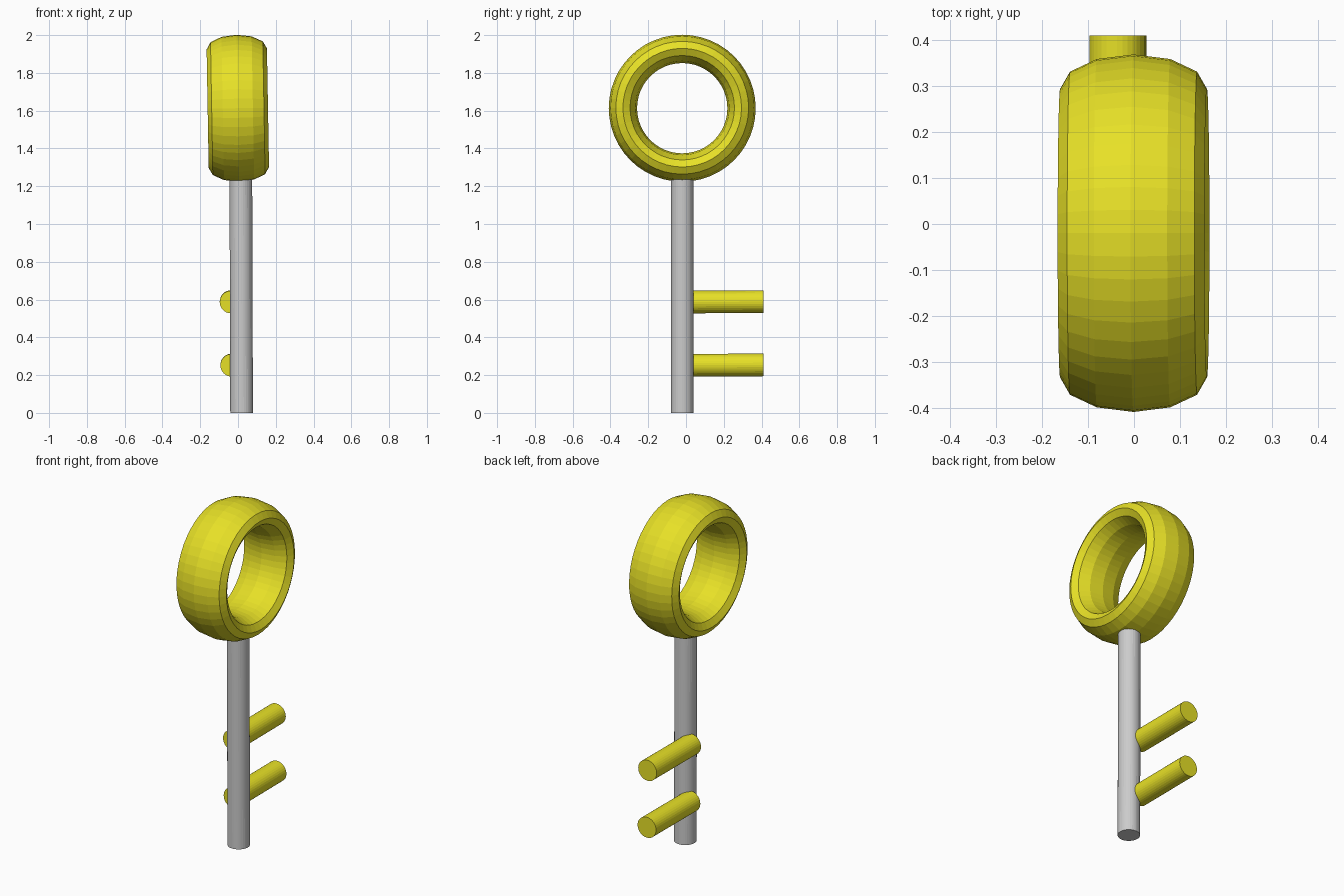
import bpy
from math import radians
from mathutils import Vector

if "Cube" in bpy.data.objects:
    bpy.data.objects.remove(bpy.data.objects["Cube"])

yellow = bpy.data.materials.new("yellow")
yellow.diffuse_color = (0.80, 0.75, 0.02, 1)
yellow.use_nodes = True
yellow.node_tree.nodes["Principled BSDF"].inputs["Base Color"].default_value = yellow.diffuse_color


def rod(name, start, end, radius, material=None):
    """Capped cylinder running between two points."""
    a, b = Vector(start), Vector(end)
    bpy.ops.mesh.primitive_cylinder_add(
        vertices=32, radius=radius, depth=(b - a).length, location=(a + b) / 2)
    ob = bpy.context.object
    ob.name = name
    ob.rotation_euler = (b - a).to_track_quat('Z', 'Y').to_euler()
    if material:
        ob.data.materials.append(material)
    return ob


# Bow: a 12-sided ring stretched along its axis, leaning very slightly
bpy.ops.mesh.primitive_torus_add(
    major_segments=48, minor_segments=12, major_radius=0.314, minor_radius=0.075,
    location=(-0.001, -0.02, 1.613), rotation=(0, radians(89), 0))
bow = bpy.context.object
bow.name = "key_bow"
bow.scale.z = 2.13
bow.data.materials.append(yellow)

# Shaft: ends inside the bow's rim
rod("key_shaft", (0.019, -0.02, 0), (0.015, -0.02, 1.29), 0.06)

# Teeth: two pegs set off to one side of the shaft
for name, x, z in (("lower_tooth", -0.033, 0.253), ("upper_tooth", -0.037, 0.588)):
    rod(name, (x, 0.0, z - 0.001), (x, 0.41, z + 0.001), 0.06, yellow)
